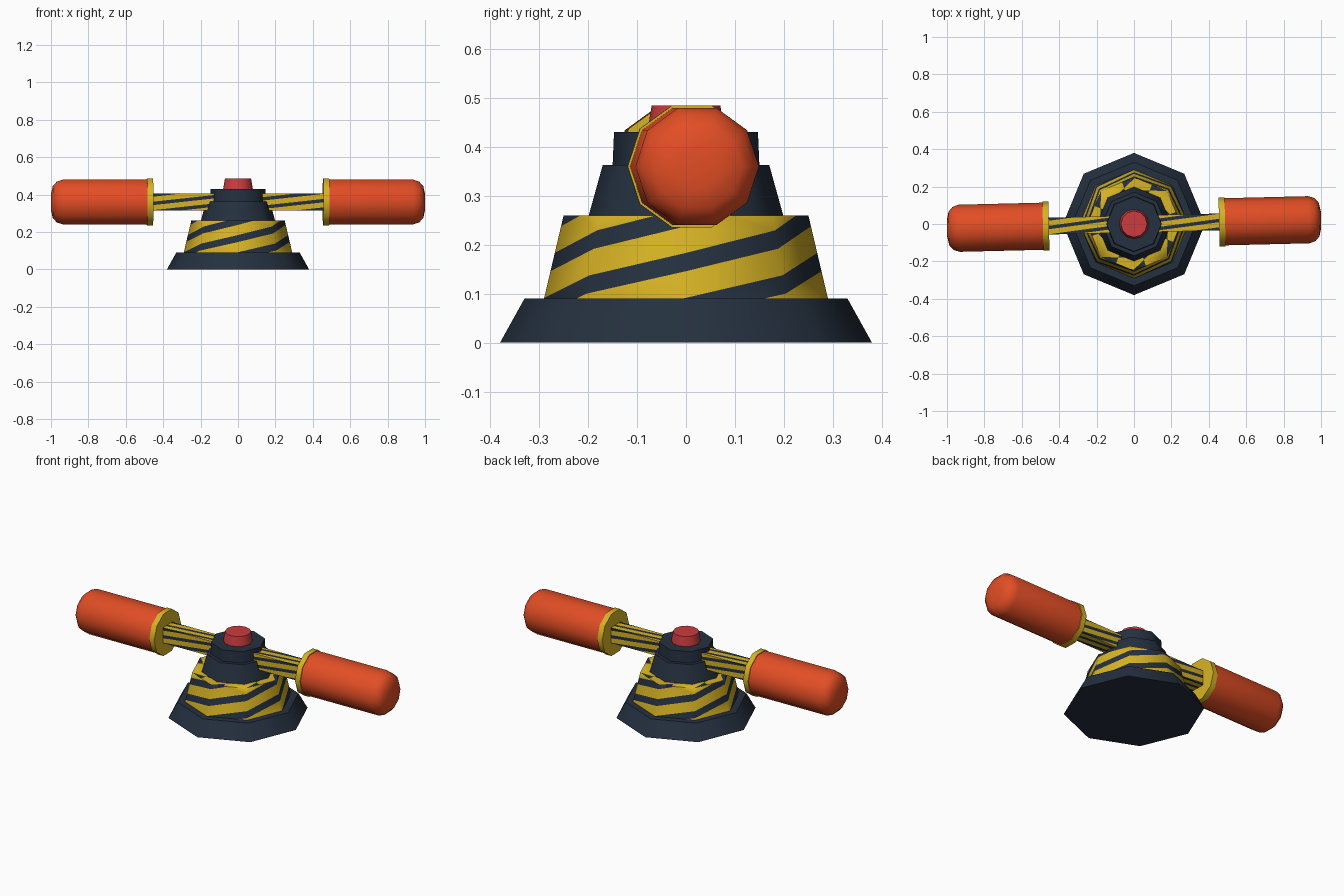
import bpy, bmesh, math
from mathutils import Matrix, Vector

cube = bpy.data.objects.get("Cube")
if cube:
    bpy.data.objects.remove(cube, do_unlink=True)


def material(name, rgb):
    m = bpy.data.materials.new(name)
    m.use_nodes = True
    m.diffuse_color = (*rgb, 1)
    bsdf = next(n for n in m.node_tree.nodes if n.type == 'BSDF_PRINCIPLED')
    bsdf.inputs["Base Color"].default_value = (*rgb, 1)
    bsdf.inputs["Roughness"].default_value = 0.6
    return m


navy = material("dark navy", (0.018, 0.03, 0.05))
yellow = material("hazard yellow", (0.68, 0.45, 0.018))
orange = material("orange red", (0.76, 0.075, 0.018))
red = material("button red", (0.6, 0.045, 0.05))


def finish(name, bm, mats, angle=50):
    mesh = bpy.data.meshes.new(name)
    bm.to_mesh(mesh)
    bm.free()
    for m in mats:
        mesh.materials.append(m)
    obj = bpy.data.objects.new(name, mesh)
    bpy.context.collection.objects.link(obj)
    bpy.ops.object.select_all(action='DESELECT')
    obj.select_set(True)
    bpy.context.view_layer.objects.active = obj
    bpy.ops.object.shade_smooth_by_angle(angle=math.radians(angle))
    return obj


def ring_point(r, z, i, sides):
    a = math.tau * i / sides
    return Vector((r * math.cos(a), r * math.sin(a), z))


def lathe(name, profile, sides, mat, matrix=Matrix(), angle=50):
    """Turned part with capped ends; profile is (radius, height)."""
    bm = bmesh.new()
    rings = [[bm.verts.new(matrix @ ring_point(r, z, i, sides)) for i in range(sides)]
             for r, z in profile]
    for low, high in zip(rings, rings[1:]):
        for i in range(sides):
            j = (i + 1) % sides
            bm.faces.new((low[i], low[j], high[j], high[i]))
    bm.faces.new(rings[0][::-1])
    bm.faces.new(rings[-1])
    return finish(name, bm, [mat], angle)


def striped_quad(bm, corners, offset, period, width, rise):
    """Quad cut by slanted lines into yellow (0) and navy (1) bands."""
    a, b, c, d = corners
    normal = (b - a).cross(d - a)
    faces = [bm.faces.new([bm.verts.new(p) for p in corners])]
    planes = []
    first = -math.ceil((rise + period) / period)
    for k in range(first, math.ceil(1 / period) + 1):
        for v in (offset + k * period, offset + k * period + width):
            p, q = a.lerp(d, v), b.lerp(c, v + rise)
            planes.append((p, normal.cross(q - p).normalized()))
    for p, n in planes:
        geom = set(faces)
        for f in faces:
            geom.update(f.verts, f.edges)
        cut = bmesh.ops.bisect_plane(bm, geom=list(geom), dist=1e-5, plane_co=p, plane_no=n)
        faces = [g for g in cut["geom"] if isinstance(g, bmesh.types.BMFace)]
    for f in faces:
        mid = f.calc_center_median()
        f.material_index = sum((mid - p).dot(n) > 0 for p, n in planes) % 2


# Pedestal
lathe("base_plinth", [(0.38, 0), (0.33, 0.09)], 8, navy)
lathe("upper_hub", [(0.2, 0.255), (0.17, 0.363)], 8, navy)
lathe("hub_collar", [(0.15, 0.36), (0.147, 0.43)], 8, navy)
lathe("top_button", [(0.08, 0.425), (0.07, 0.485)], 12, red)

# Striped drum with a patterned upper ledge
bm = bmesh.new()
for i in range(8):
    def edge(r, z):
        return [ring_point(r, z, i, 8), ring_point(r, z, i + 1, 8)]
    bottom, top, inner = edge(0.29, 0.09), edge(0.25, 0.26), edge(0.18, 0.26)
    striped_quad(bm, bottom + top[::-1], 0.33 + 0.27 * (i % 2), 0.54, 0.22, 0.27)
    striped_quad(bm, top + inner[::-1], 0.1 + i % 2, 2, 0.9, 1)
bmesh.ops.remove_doubles(bm, verts=bm.verts, dist=0.0003)
finish("striped_drum", bm, [yellow, navy])

# Two opposite arms, each with a flange and a rounded float
along_x = Matrix(((0, 0, 1, 0), (1, 0, 0, 0), (0, 1, 0, 0), (0, 0, 0, 1)))
h = 0.045
for side, turn in (("left", 0), ("right", math.pi)):
    place = Matrix.Translation((0, 0, 0.36)) @ Matrix.Rotation(turn + math.radians(1.4), 4, 'Z')

    bm = bmesh.new()
    for q in range(4):
        m = place @ Matrix.Rotation(q * math.pi / 2, 4, 'X')
        quad = [m @ Vector(p) for p in
                ((0.1, -h, -h), (0.47, -h, -h), (0.47, -h, h), (0.1, -h, h))]
        striped_quad(bm, quad, 0.05, 0.5, 0.2, 0.45)
    bmesh.ops.remove_doubles(bm, verts=bm.verts, dist=0.0003)
    finish(side + "_arm", bm, [yellow, navy], 30)

    lathe(side + "_flange", [(0.131, 0.455), (0.131, 0.487)], 10, yellow, place @ along_x)
    lathe(side + "_float",
          [(0.126, 0.48), (0.126, 0.935), (0.115, 0.968), (0.09, 0.99), (0.045, 1.0)],
          10, orange, place @ along_x)
